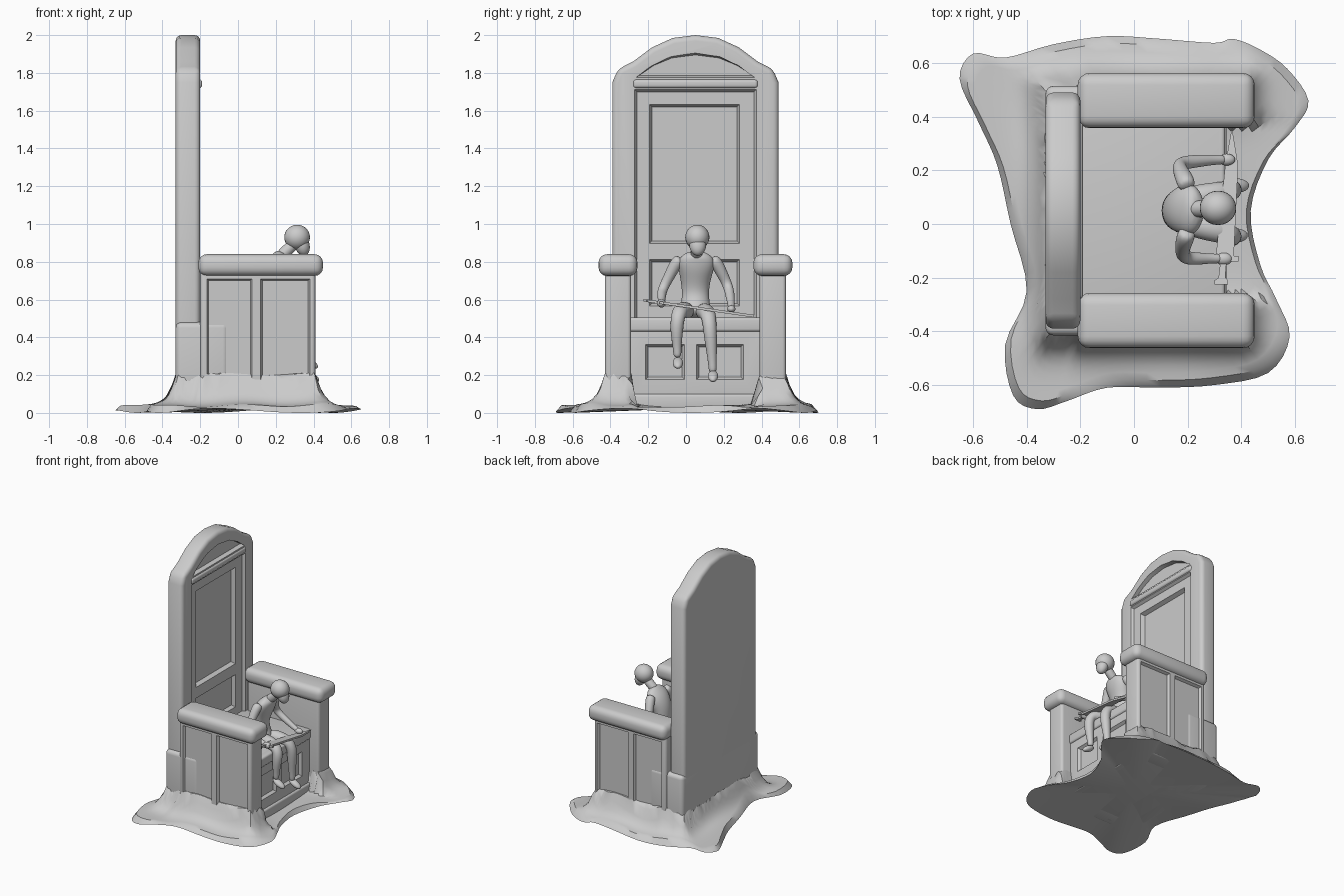
import bpy, bmesh, math
from mathutils import Vector

if "Cube" in bpy.data.objects:
    bpy.data.objects.remove(bpy.data.objects["Cube"])

Y = Vector((0, 1, 0))
cutters = []


def new_object(name, bm):
    bmesh.ops.recalc_face_normals(bm, faces=bm.faces[:])
    mesh = bpy.data.meshes.new(name)
    bm.to_mesh(mesh)
    bm.free()
    ob = bpy.data.objects.new(name, mesh)
    bpy.context.collection.objects.link(ob)
    return ob


def prism(name, profile, axis, d0, d1, inset=0.0, bevel=0.0, segs=4):
    """Extrude a 2D profile along an axis; the far end can be inset."""
    ca = (min(p[0] for p in profile) + max(p[0] for p in profile)) / 2
    cb = (min(p[1] for p in profile) + max(p[1] for p in profile)) / 2
    ha = max(p[0] for p in profile) - ca
    hb = max(p[1] for p in profile) - cb
    place = {'x': lambda a, b, d: (d, a, b), 'y': lambda a, b, d: (a, d, b),
             'z': lambda a, b, d: (a, b, d)}[axis]
    bm = bmesh.new()
    near = [bm.verts.new(place(a, b, d0)) for a, b in profile]
    far = [bm.verts.new(place(ca + (a - ca) * (1 - inset / ha),
                              cb + (b - cb) * (1 - inset / hb), d1)) for a, b in profile]
    bm.faces.new(near)
    bm.faces.new(far)
    n = len(profile)
    for i in range(n):
        j = (i + 1) % n
        bm.faces.new((near[i], near[j], far[j], far[i]))
    ob = new_object(name, bm)
    if bevel:
        m = ob.modifiers.new("soft_edges", 'BEVEL')
        m.width, m.segments, m.limit_method = bevel, segs, 'ANGLE'
    return ob


def rect(a0, a1, b0, b1):
    return [(a0, b0), (a1, b0), (a1, b1), (a0, b1)]


def box(name, x0, x1, y0, y1, z0, z1, bevel=0.02):
    return prism(name, rect(x0, x1, y0, y1), 'z', z0, z1, bevel=bevel)


def recess(target, profile, axis, surface, depth, inset=0.02):
    """Sloped panel recess; the sign of depth gives the direction of the cut."""
    c = prism("panel_cutter", profile, axis, surface - depth * 0.5, surface + depth, inset)
    c.hide_render = True
    cutters.append(c)
    m = target.modifiers.new("panel", 'BOOLEAN')
    m.object, m.operation, m.solver = c, 'DIFFERENCE', 'EXACT'


def tube(name, pts, sides=10):
    """Smooth loft through (x, y, z, width_y, depth) stations."""
    bm = bmesh.new()
    P = [Vector(p[:3]) for p in pts]
    rings = []
    for i, p in enumerate(pts):
        t = (P[min(i + 1, len(P) - 1)] - P[max(i - 1, 0)]).normalized()
        u = (Y - t * Y.dot(t)).normalized()
        v = t.cross(u)
        rings.append([bm.verts.new(P[i] + u * p[3] * math.cos(k * math.tau / sides)
                                   + v * p[-1] * math.sin(k * math.tau / sides))
                      for k in range(sides)])
    for r, s in zip(rings, rings[1:]):
        for k in range(sides):
            j = (k + 1) % sides
            bm.faces.new((r[k], r[j], s[j], s[k]))
    bm.faces.new(rings[0])
    bm.faces.new(rings[-1])
    ob = new_object(name, bm)
    ob.modifiers.new("smooth", 'SUBSURF').levels = 2
    return ob


def ball(name, loc, size, tilt=0.0):
    bpy.ops.mesh.primitive_uv_sphere_add(segments=24, ring_count=14, location=loc, rotation=(0, tilt, 0))
    bpy.context.object.scale = size
    bpy.context.object.name = name


# Tall arched back with stepped panels and a lunette
arch = [(-.39, .02), (.49, .02), (.49, 1.75), (.46, 1.82), (.38, 1.86), (.28, 1.935), (.17, 1.985),
        (.05, 2.0), (-.07, 1.985), (-.18, 1.935), (-.28, 1.86), (-.36, 1.82), (-.39, 1.75)]
back = prism("throne_back", arch, 'x', -.33, -.2, bevel=.03)
recess(back, rect(-.28, .38, .45, 1.72), 'x', -.2, -.02)
recess(back, rect(-.2, .29, .89, 1.64), 'x', -.22, -.03)
recess(back, rect(-.2, .29, .56, .82), 'x', -.22, -.025)
lunette = [(-.27, 1.77), (.37, 1.77), (.28, 1.84), (.18, 1.89), (.05, 1.91), (-.08, 1.89), (-.18, 1.84)]
recess(back, lunette, 'x', -.2, -.03, .015)
box("back_cornice", -.24, -.19, -.28, .38, 1.72, 1.765, .015)
box("back_lower_block", -.33, -.05, -.415, .515, .02, .48, .03)

# Arms: panelled side walls with rounded caps
for side, inner, outer in (("right", -.29, -.43), ("left", .39, .53)):
    wall = box(side + "_arm_wall", -.2, .41, min(inner, outer), max(inner, outer), .02, .76)
    d = .02 if outer < 0 else -.02
    for a0, a1 in ((-.17, .08), (.115, .385)):
        recess(wall, rect(a0, a1, .1, .715), 'y', outer, d, .015)
    mid = (inner + outer) / 2
    box(side + "_arm_cap", -.21, .45, mid - .103, mid + .103, .725, .84, .045)

# Seat block with front panels
seat = box("seat", -.25, .33, -.32, .42, .02, .505, .012)
for a0, a1 in ((-.22, 0), (.05, .31)):
    recess(seat, rect(a0, a1, .17, .37), 'x', .33, -.02)
box("seat_front_rail", .28, .34, -.3, .4, .43, .505, .015)
box("seat_plinth", .28, .345, -.3, .4, .02, .1, .015)

# Irregular melted base that climbs the foot of the throne
outline = [(-.65, .54), (-.6, .635), (-.48, .62), (-.3, .67), (-.1, .7), (.1, .69), (.3, .675), (.37, .69),
           (.47, .65), (.57, .58), (.65, .46), (.6, .36), (.5, .24), (.435, .05), (.47, -.15), (.53, -.28),
           (.58, -.42), (.5, -.555), (.3, -.6), (.1, -.61), (-.1, -.61), (-.25, -.66), (-.36, -.69),
           (-.45, -.64), (-.48, -.45), (-.4, -.25), (-.46, 0), (-.51, .22), (-.58, .38)]
solids = [(-.33, -.05, -.415, .515), (-.2, .41, -.43, -.29), (-.2, .41, .39, .53)]


def ground_height(x, y):
    d = min(math.hypot(max(a - x, 0, x - b), max(c - y, 0, y - e)) for a, b, c, e in solids)
    rise = .17 if abs(y - .05) > .33 or x < 0 else .02
    return .035 + rise * math.exp(-d / .04) + .006 * math.sin(14 * x + 9 * y)


edge = []
n = len(outline)
for i in range(n):
    p0, p1, p2, p3 = (Vector(outline[(i + k) % n]) for k in (-1, 0, 1, 2))
    for t in (0, .25, .5, .75):
        edge.append(.5 * (2 * p1 + (p2 - p0) * t + (2 * p0 - 5 * p1 + 4 * p2 - p3) * t * t
                          + (3 * p1 - p0 - 3 * p2 + p3) * t ** 3))
bm = bmesh.new()
centre = Vector((.04, .05))
rings = []
for k in range(23):
    f = 1 - k / 24
    ring = []
    for i, e in enumerate(edge):
        p = centre + (e - centre) * f
        z = ground_height(p.x, p.y) if k else .012 + .012 * math.sin(i * .33)
        ring.append(bm.verts.new((p.x, p.y, z)))
    rings.append(ring)
m = len(edge)
for r, s in zip(rings, rings[1:]):
    for i in range(m):
        bm.faces.new((r[i], r[(i + 1) % m], s[(i + 1) % m], s[i]))
bm.faces.new(rings[-1])
under = bm.verts.new((.04, .05, .025))
for i in range(m):
    bm.faces.new((rings[0][i], under, rings[0][(i + 1) % m]))
new_object("base_skirt", bm)

# Seated figure
tube("torso", [(.19, .05, .5, .085, .07), (.165, .05, .56, .085, .07), (.155, .05, .63, .072, .055),
               (.165, .05, .71, .085, .065), (.195, .055, .78, .105, .065), (.225, .055, .825, .095, .045),
               (.24, .055, .85, .04, .03)])
tube("neck", [(.215, .055, .82, .035), (.26, .057, .86, .033), (.31, .06, .91, .035)])
ball("head", (.313, .06, .93), (.068, .064, .066))
ball("face", (.338, .062, .892), (.04, .045, .062), -.3)
tube("left_arm", [(.2, .135, .82, .034), (.19, .165, .79, .036), (.172, .2, .72, .03), (.165, .225, .665, .027),
                  (.23, .235, .615, .026), (.31, .24, .565, .018), (.34, .24, .553, .02)])
tube("right_arm", [(.2, -.025, .82, .034), (.19, -.055, .79, .036), (.18, -.09, .72, .03), (.18, -.125, .655, .027),
                   (.23, -.13, .62, .026), (.29, -.128, .59, .018), (.33, -.13, .58, .02)])
ball("left_hand", (.345, .24, .55), (.032, .022, .02))
ball("right_hand", (.335, -.13, .58), (.032, .024, .022))
tube("left_leg", [(.19, .09, .535, .05), (.27, .105, .535, .05), (.345, .12, .515, .042), (.37, .125, .465, .038),
                  (.365, .132, .38, .036), (.36, .14, .26, .022), (.36, .142, .21, .024)])
tube("right_leg", [(.19, .01, .535, .05), (.27, -.015, .545, .05), (.345, -.035, .535, .042), (.37, -.045, .5, .038),
                   (.365, -.05, .43, .036), (.355, -.047, .34, .022), (.355, -.045, .29, .024)])
ball("left_foot", (.382, .143, .195), (.052, .027, .022), .5)
ball("right_foot", (.377, -.043, .265), (.052, .027, .022), .5)

# Sword resting across the lap, tilted down toward its tip
blade = [(.3, -.225), (.35, -.225), (.35, -.21), (.34, -.2), (.345, -.14), (.39, -.14), (.39, -.12), (.372, -.12),
         (.388, .22), (.365, .36), (.34, .22), (.305, -.12), (.285, -.12), (.285, -.14), (.322, -.14),
         (.315, -.2), (.3, -.21)]
sword = prism("sword", blade, 'z', -.007, .007)
for v in sword.data.vertices:
    v.co.z += .597 - (v.co.y + .23) * .144

# Apply modifiers, drop cutters, smooth shading
bpy.ops.object.select_all(action='DESELECT')
solid = [o for o in bpy.context.scene.objects if o not in cutters]
for o in solid:
    o.select_set(True)
bpy.context.view_layer.objects.active = solid[0]
bpy.ops.object.convert(target='MESH')
for c in cutters:
    bpy.data.objects.remove(c)
bpy.ops.object.shade_smooth_by_angle(angle=math.radians(40))
